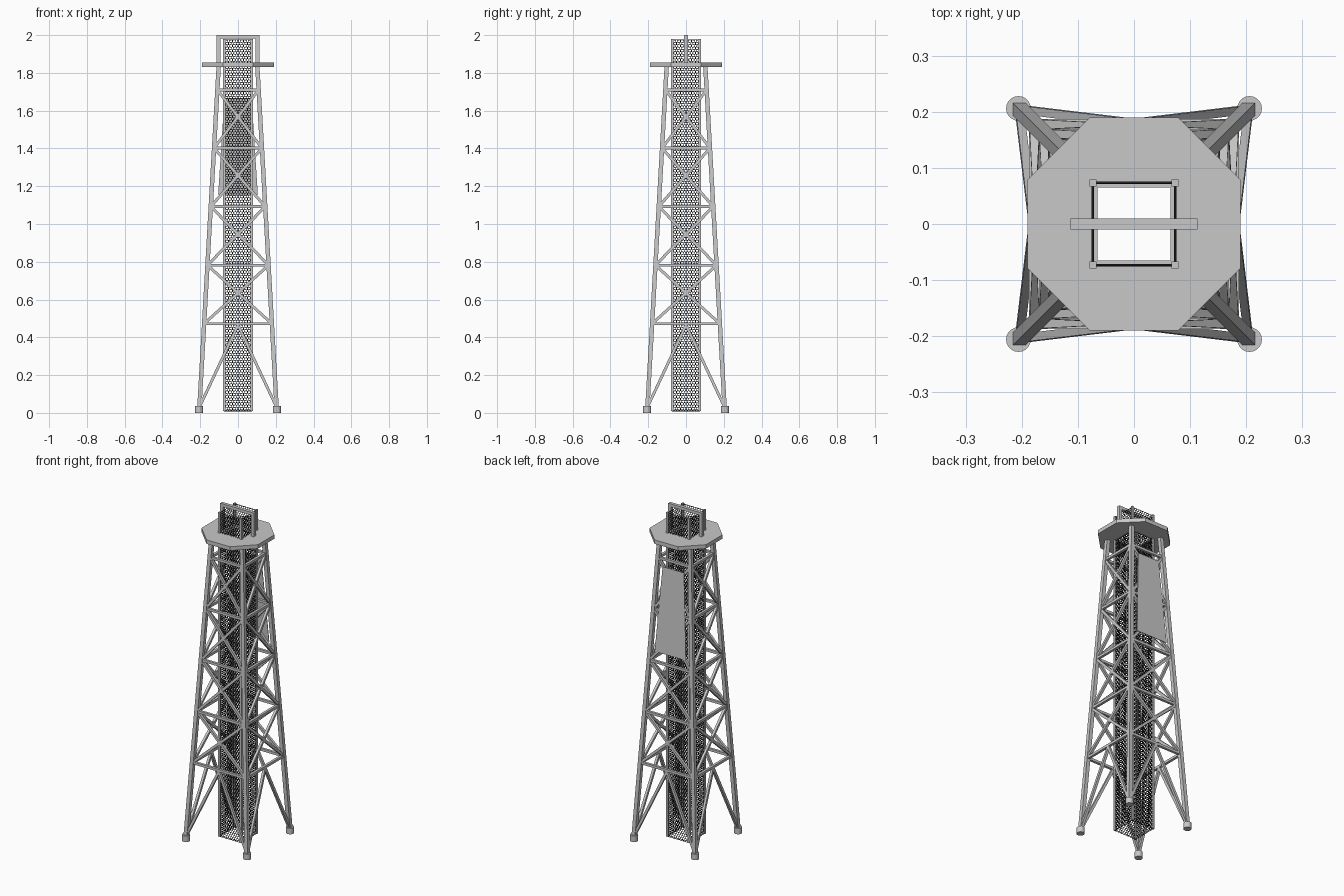
import bpy, bmesh, math
from mathutils import Vector, Matrix

if "Cube" in bpy.data.objects:
    bpy.data.objects.remove(bpy.data.objects["Cube"])


def material(name, col):
    m = bpy.data.materials.new(name)
    m.diffuse_color = (*col, 1)
    m.use_nodes = True
    m.node_tree.nodes["Principled BSDF"].inputs["Base Color"].default_value = m.diffuse_color
    return m


steel = material("galvanised grey", (0.58, 0.58, 0.58))
dark = material("dark wire", (0.025, 0.025, 0.025))


def finish(name, bm, mat=steel):
    bmesh.ops.recalc_face_normals(bm, faces=bm.faces[:])
    me = bpy.data.meshes.new(name)
    bm.to_mesh(me)
    bm.free()
    me.materials.append(mat)
    ob = bpy.data.objects.new(name, me)
    bpy.context.collection.objects.link(ob)
    return ob


def prism(bm, a, b, u, v):
    """Four-sided bar from a to b with half-size vectors u and v."""
    a, b, u, v = Vector(a), Vector(b), Vector(u), Vector(v)
    ends = [[bm.verts.new(p + s * u + t * v) for s, t in ((-1, -1), (1, -1), (1, 1), (-1, 1))]
            for p in (a, b)]
    lo, hi = ends
    bm.faces.new(lo)
    bm.faces.new(hi)
    for i in range(4):
        j = (i + 1) % 4
        bm.faces.new((lo[i], lo[j], hi[j], hi[i]))


def box(bm, x0, x1, y0, y1, z0, z1):
    cx, cy = (x0 + x1) / 2, (y0 + y1) / 2
    prism(bm, (cx, cy, z0), (cx, cy, z1), ((x1 - x0) / 2, 0, 0), (0, (y1 - y0) / 2, 0))


def strut(bm, a, b, w):
    """Square bar lying in a front-facing plane."""
    a, b = Vector(a), Vector(b)
    d = (b - a).normalized()
    u = d.cross(Vector((0, 1, 0))).normalized()
    prism(bm, a, b, u * w / 2, d.cross(u) * w / 2)


def four_sides(bm):
    """Repeat the front side around the tower."""
    me = bpy.data.meshes.new("tmp")
    bm.to_mesh(me)
    for k in (1, 2, 3):
        me.transform(Matrix.Rotation(math.pi / 2, 4, 'Z'))
        bm.from_mesh(me)
    bpy.data.meshes.remove(me)


def half(z):
    """Half-width of the tower at height z."""
    return 0.206 - 0.104 * z / 1.84


# legs, sloping inwards
bm = bmesh.new()
for sx in (-1, 1):
    for sy in (-1, 1):
        b, t = half(0.01), half(1.835)
        prism(bm, (sx * b, sy * b, 0.01), (sx * t, sy * t, 1.835), (0.0115, 0, 0), (0, 0.0115, 0))
finish("legs", bm)

# round feet
bm = bmesh.new()
for sx in (-1, 1):
    for sy in (-1, 1):
        bmesh.ops.create_cone(bm, cap_ends=True, segments=20, radius1=0.022, radius2=0.022, depth=0.036,
                              matrix=Matrix.Translation((sx * 0.206, sy * 0.206, 0.018)))
feet = finish("feet", bm)
bpy.ops.object.select_all(action='DESELECT')
feet.select_set(True)
bpy.context.view_layer.objects.active = feet
bpy.ops.object.shade_smooth_by_angle()

# girts, cross braces and bottom braces
levels = [0.472, 0.782, 1.092, 1.402, 1.71]
bm = bmesh.new()
for z in levels:
    h = half(z)
    strut(bm, (-h, -h, z), (h, -h, z), 0.015)
four_sides(bm)
finish("horizontal_girts", bm)

bm = bmesh.new()
for z0, z1 in zip(levels, levels[1:]):
    a, b = half(z0), half(z1)
    for s in (-1, 1):
        strut(bm, (s * a, -a, z0), (-s * b, -b, z1), 0.015)
    zc = z0 + (z1 - z0) * a / (a + b)
    c = half(zc)
    box(bm, -0.015, 0.015, -c - 0.006, -c + 0.006, zc - 0.017, zc + 0.017)
h0, h1 = half(0.03), half(0.465)
for s in (-1, 1):
    strut(bm, (s * h0, -h0, 0.03), (0, -h1, 0.465), 0.015)
four_sides(bm)
finish("cross_braces", bm)

# octagonal platform with a square opening
R, c, hole = 0.19, 0.19 * math.tan(math.pi / 8), 0.065
bm = bmesh.new()
outer = [bm.verts.new((x, y, 1.855)) for x, y in
         ((c, -R), (R, -c), (R, c), (c, R), (-c, R), (-R, c), (-R, -c), (-c, -R))]
inner = [bm.verts.new((x * hole, y * hole, 1.855)) for x, y in ((1, -1), (1, 1), (-1, 1), (-1, -1))]
for k in range(4):
    bm.faces.new((outer[2 * k], outer[2 * k + 1], inner[k]))
    bm.faces.new((outer[2 * k + 1], outer[(2 * k + 2) % 8], inner[(k + 1) % 4], inner[k]))
deck = finish("platform", bm)
if deck.data.polygons[0].normal.z < 0:
    deck.data.flip_normals()
m = deck.modifiers.new("thickness", 'SOLIDIFY')
m.thickness, m.offset = 0.024, -1

# shaft corner posts
bm = bmesh.new()
for sx in (-0.073, 0.073):
    for sy in (-0.073, 0.073):
        box(bm, sx - 0.006, sx + 0.006, sy - 0.006, sy + 0.006, 0.01, 1.98)
finish("shaft_posts", bm)

# hexagonal wire netting around the shaft
W, Z0, Z1, cols = 0.072, 0.01, 1.975, 10
pitch = 2 * W / cols
r = pitch / math.sqrt(3)
bm = bmesh.new()
for row in range(int((Z1 - Z0) / (1.5 * r)) + 2):
    for col in range(cols + 1):
        x = -W + pitch * (col + 0.5 * (row % 2))
        z = Z0 + 1.5 * r * row
        bm.faces.new([bm.verts.new((x + r * math.sin(k * math.pi / 3), -0.0735,
                                    z + r * math.cos(k * math.pi / 3))) for k in range(6)])
bmesh.ops.remove_doubles(bm, verts=bm.verts[:], dist=0.0005)
for co, no in (((W, 0, 0), (1, 0, 0)), ((-W, 0, 0), (-1, 0, 0)), ((0, 0, Z0), (0, 0, -1)), ((0, 0, Z1), (0, 0, 1))):
    bmesh.ops.bisect_plane(bm, geom=bm.verts[:] + bm.edges[:] + bm.faces[:], dist=1e-5,
                           plane_co=co, plane_no=no, clear_outer=True)
bmesh.ops.remove_doubles(bm, verts=bm.verts[:], dist=0.0005)
four_sides(bm)
net = finish("shaft_netting", bm, dark)
m = net.modifiers.new("wires", 'WIREFRAME')
m.thickness, m.use_even_offset, m.use_boundary = 0.004, False, True

# hoist frame above the platform
bm = bmesh.new()
for s in (-1, 1):
    box(bm, s * 0.103 - 0.01, s * 0.103 + 0.01, -0.01, 0.01, 1.85, 1.984)
box(bm, -0.113, 0.113, -0.01, 0.01, 1.982, 2.0)
finish("hoist_frame", bm)

# tapered sheet on the back, leaning with the legs
bm = bmesh.new()
rim = []
for z, w in ((1.155, 0.105), (1.668, 0.072)):
    y = half(z) + 0.0075
    rim.append([bm.verts.new((x, y + d, z)) for x, d in ((-w, 0), (w, 0), (w, 0.003), (-w, 0.003))])
bm.faces.new(rim[0])
bm.faces.new(rim[1])
for i in range(4):
    j = (i + 1) % 4
    bm.faces.new((rim[0][i], rim[0][j], rim[1][j], rim[1][i]))
finish("back_panel", bm)
